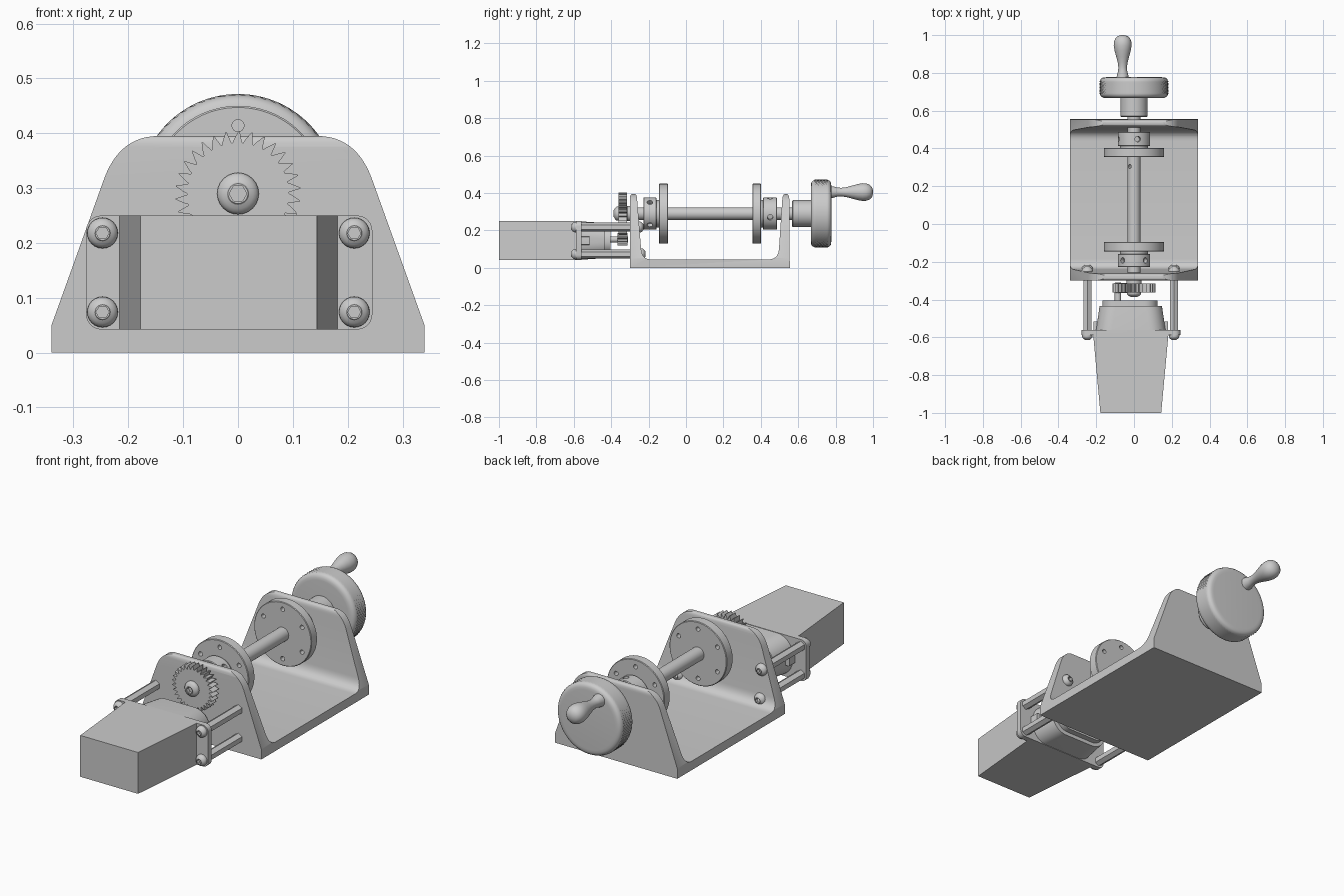
import bpy, bmesh
from math import sin, cos, pi, radians
from mathutils import Vector, Matrix

if "Cube" in bpy.data.objects:
    bpy.data.objects.remove(bpy.data.objects["Cube"])

AXIS = 0.29          # height of the main shaft
MX = -0.017          # motor centre line


def finish(name, bm, smooth=30):
    bmesh.ops.recalc_face_normals(bm, faces=bm.faces)
    me = bpy.data.meshes.new(name)
    bm.to_mesh(me)
    bm.free()
    ob = bpy.data.objects.new(name, me)
    bpy.context.collection.objects.link(ob)
    bpy.ops.object.select_all(action='DESELECT')
    ob.select_set(True)
    bpy.context.view_layer.objects.active = ob
    if smooth:
        bpy.ops.object.shade_smooth_by_angle(angle=radians(smooth))
    return ob


def loft(name, rings, smooth=30):
    bm = bmesh.new()
    vs = [[bm.verts.new(p) for p in r] for r in rings]
    n = len(vs[0])
    for a, b in zip(vs, vs[1:]):
        for i in range(n):
            bm.faces.new((a[i], a[(i + 1) % n], b[(i + 1) % n], b[i]))
    bm.faces.new(vs[0])
    bm.faces.new(vs[-1])
    return finish(name, bm, smooth)


def ring(r, y, x=0, z=AXIS, n=48, hexa=False):
    pts = []
    for i in range(n):
        a = 2 * pi * i / n
        k = r * cos(pi / 6) / cos((a + pi / 6) % (pi / 3) - pi / 6) if hexa else r
        pts.append((x + k * cos(a + pi / 6), y, z + k * sin(a + pi / 6)))
    return pts


def lathe(name, prof, x=0, z=AXIS, n=48):
    return loft(name, [ring(r, y, x, z, n) for r, y in prof])


def cyl(name, r, y0, y1, x=0, z=AXIS, n=48, c=0.003):
    return lathe(name, [(r - c, y0), (r, y0 + c), (r, y1 - c), (r - c, y1)], x, z, n)


def prism(name, pts, y0, y1, smooth=30):
    return loft(name, [[(x, y, z) for x, z in pts] for y in (y0, y1)], smooth)


def bez(p, c, q, n=10):
    p, c, q = Vector(p), Vector(c), Vector(q)
    return [tuple(p * (1 - t) ** 2 + c * 2 * t * (1 - t) + q * t * t) for t in (i / n for i in range(n + 1))]


def rounded(cx, cz, hw, hh, r, n=6):
    pts = []
    for k, (sx, sz) in enumerate(((1, 1), (-1, 1), (-1, -1), (1, -1))):
        for i in range(n + 1):
            a = pi / 2 * (k + i / n)
            pts.append((cx + sx * (hw - r) + r * cos(a), cz + sz * (hh - r) + r * sin(a)))
    return pts


def boolean(ob, cutter, op='DIFFERENCE'):
    cutter.hide_render = True
    m = ob.modifiers.new('cut', 'BOOLEAN')
    m.operation, m.object, m.solver = op, cutter, 'EXACT'
    bpy.context.view_layer.objects.active = ob
    bpy.ops.object.modifier_apply(modifier=m.name)
    bpy.data.objects.remove(cutter)
    bpy.ops.object.select_all(action='DESELECT')
    ob.select_set(True)
    bpy.ops.object.shade_smooth_by_angle(angle=radians(30))


def holes(specs):
    # cutter of many cylinders: (centre, direction, radius, length)
    bm = bmesh.new()
    for c, d, r, l in specs:
        m = Matrix.Translation(c) @ Vector(d).to_track_quat('Z', 'Y').to_matrix().to_4x4()
        bmesh.ops.create_cone(bm, cap_ends=True, segments=16, radius1=r, radius2=r, depth=l, matrix=m)
    return finish('hole_cutter', bm, 0)


def button_screw(name, x, z, y, r, h, s=-1):
    # domed head with a hexagonal socket, facing -y for s = -1
    rings = [ring(r * cos(a), y + s * h * (.25 + .75 * sin(a)), x, z, 24) for a in (0, .25, .5, .75, 1.0)]
    top = y + s * h
    rings = [ring(r, y, x, z, 24)] + rings + [ring(r * .48, top, x, z, 24), ring(r * .42, top, x, z, 24, True),
                                              ring(r * .42, top - s * h * .6, x, z, 24, True)]
    return loft(name, rings)


# U-shaped bracket: side profile trimmed by the front outline
side = [(-.30, 0), (.555, 0)] + bez((.552, .375), (.55, .395), (.535, .395), 5) \
    + bez((.53, .395), (.517, .393), (.515, .37), 5) + bez((.497, .10), (.492, .045), (.44, .045)) \
    + bez((-.185, .045), (-.235, .045), (-.24, .10)) + bez((-.262, .375), (-.264, .395), (-.275, .395), 5) \
    + bez((-.285, .395), (-.298, .395), (-.30, .375), 5)
bracket = loft('bracket', [[(x, y, z) for y, z in side] for x in (-.36, .36)])
half = [(.34, -.01), (.34, .05)] + bez((.243, .32), (.214, .3949), (.145, .3949), 12)
outline = half + [(-x, z) for x, z in reversed(half)]
boolean(bracket, prism('outline_cutter', outline, -.5, .7), 'INTERSECT')

# Main shaft with a small cross hole
shaft = cyl('main_shaft', .034, -.315, .575)
boolean(shaft, holes([((-.024, .305, .315), (-.7, 0, .7), .011, .03)]))

# Bolt flanges with clamping collars
for name, y0, y1, ya, yb, turn in (('front', -.095, -.145, -.158, -.228, 0),
                                   ('rear', .355, .402, .412, .487, .55)):
    disc = cyl(name + '_flange', .16, min(y0, y1), max(y0, y1), n=64)
    boolean(disc, holes([((.124 * cos(a), y0, AXIS + .124 * sin(a)), (0, 1, 0), .011, .2)
                         for a in (pi / 6 + k * pi / 3 for k in range(6))]))
    cyl(name + '_collar_neck', .074, min(y1, ya) - .004, max(y1, ya) + .004)
    collar = cyl(name + '_collar', .086, min(ya, yb), max(ya, yb))
    boolean(collar, holes([((.08 * cos(a), (ya + yb) / 2, AXIS + .08 * sin(a)), (cos(a), 0, sin(a)), .015, .04)
                           for a in (pi / 4 + turn + k * pi / 2 for k in range(4))]))


# Toothed drive gear and pinion
def gear(name, x, z, ro, ri, n, y0, y1):
    pts = []
    for i in range(n):
        for f, r in ((0, ri), (.12, ri), (.38, ro), (.46, ro), (.85, ri + (ro - ri) * .3)):
            a = 2 * pi * (i + f) / n
            pts.append((x + r * cos(a), z + r * sin(a)))
    return prism(name, pts, y0, y1, 0)


gear('drive_gear', 0, AXIS, .114, .093, 30, -.362, -.315)
gear('pinion', -.07, .152, .034, .025, 12, -.365, -.312)
cyl('gear_spacer', .04, -.317, -.295)
button_screw('gear_screw', 0, AXIS, -.36, .038, .027)
cyl('motor_shaft', .017, -.42, -.31, -.085, .152, 24)

# Crank wheel: knurled rim, rounded edges, hub and handle
N = 120


def wheel_ring(r, y, row=None):
    pts = []
    for i in range(N):
        a = 2 * pi * i / N
        k = r - (.0035 if row is not None and (i + row) % 2 else 0)
        pts.append((k * cos(a), y, AXIS + k * sin(a)))
    return pts


rows = [wheel_ring(r, y) for r, y in ((.148, .667), (.160, .668), (.170, .672), (.176, .678), (.179, .685))]
rows += [wheel_ring(.1815, .689 + .0085 * k, k) for k in range(9)]
rows += [wheel_ring(r, y) for r, y in ((.179, .760), (.176, .767), (.170, .773), (.160, .776), (.148, .777))]
loft('crank_wheel', rows)
cyl('wheel_hub', .072, .567, .672, c=.005)
lathe('crank_handle', [(.033, .765), (.031, .785), (.024, .81), (.023, .83), (.026, .855), (.034, .885),
                       (.043, .918), (.0475, .945), (.046, .965), (.039, .983), (.026, .995), (.008, 1.0)],
      -.06, .405, 32)

# Motor: tapered housing, round-sided nose, cap
loft('motor_housing', [[(MX + s * w, y, z) for s, z in ((-1, .042), (1, .042), (1, .25), (-1, .25))]
                       for w, y in ((.161, -1.0), (.2, -.575))], 0)
loft('motor_nose', [[(x, y, z) for x, z in rounded(MX, .146, w, h, .085, 10)]
                    for w, h, y in ((.186, .102, -.58), (.183, .102, -.555), (.165, .094, -.435))])
prism('motor_cap', rounded(-.022, .146, .146, .075, .07, 10), -.44, -.405)
prism('mount_plate', rounded(-.016, .146, .261, .104, .028), -.588, -.56)
for s, nm in ((-1, 'left'), (1, 'right')):
    prism('motor_clip_' + nm, rounded(MX + s * .18, .145, .018, .022, .004), -.575, -.515)

# Hexagonal standoffs with screws at both ends
for i, (x, z) in enumerate((x, z) for x in (-.247, .212) for z in (.074, .218)):
    loft(f'standoff_{i}', [ring(.024, y, x, z, 6) for y in (-.565, -.295)], 0)
    button_screw(f'plate_screw_{i}', x, z, -.587, .028, .027)
    y = -.238 - (z - .074) * .07
    button_screw(f'wall_screw_{i}', x, z, y - .008, .03, .03, 1)
